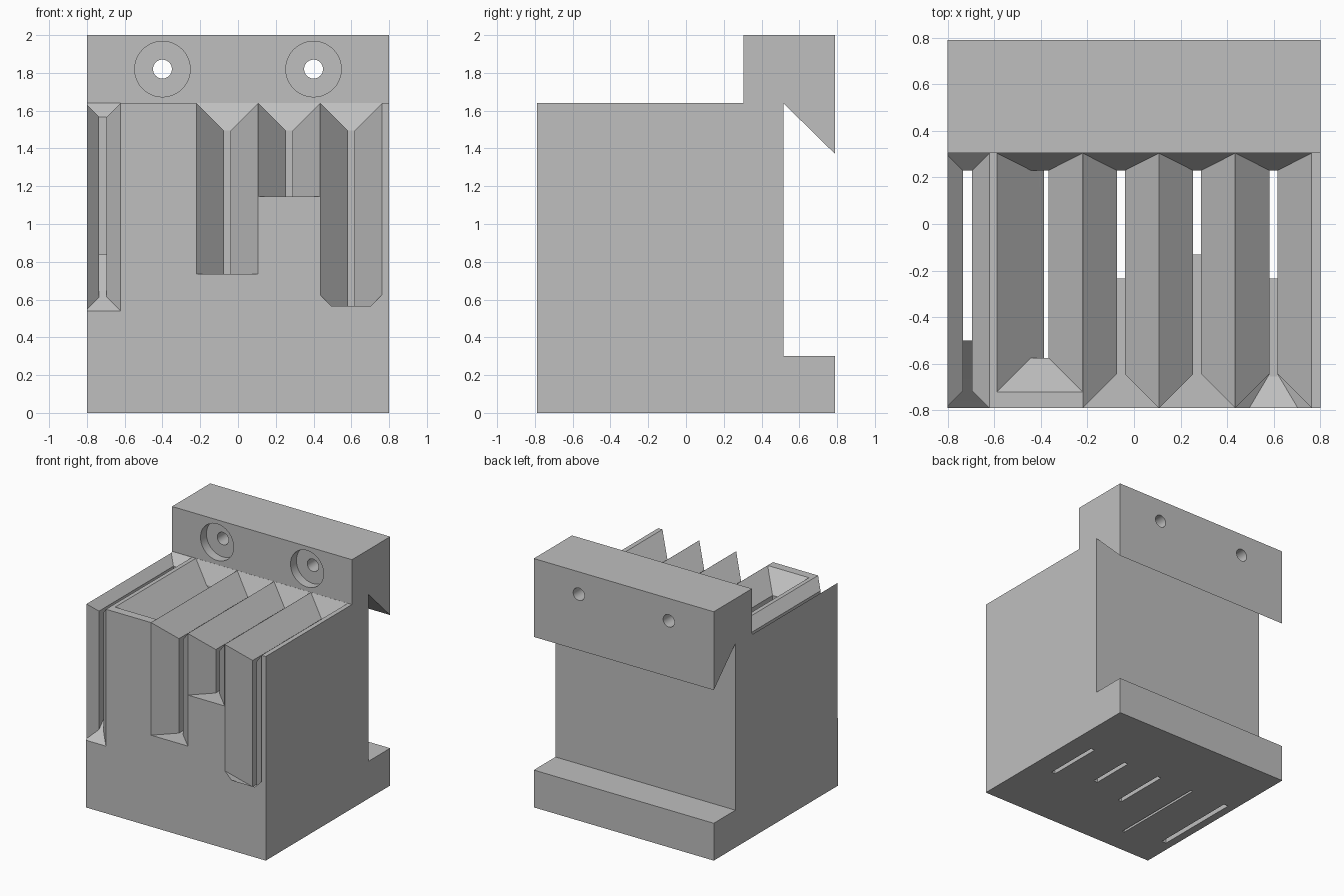
import bpy, bmesh, math
from math import radians

if "Cube" in bpy.data.objects:
    bpy.data.objects.remove(bpy.data.objects["Cube"], do_unlink=True)

TOP, FRONT, BACK = 1.64, -0.79, 0.304   # tray top, front face, foot of the mounting block
WALL = 0.23                             # rear wall of every slit
OUT = 1.72                              # cutters stick out above the tray top

grey = bpy.data.materials.new("plain_grey")
grey.use_nodes = True
grey.diffuse_color = (0.52, 0.52, 0.52, 1)
grey.node_tree.nodes["Principled BSDF"].inputs["Base Color"].default_value = (0.52, 0.52, 0.52, 1)


def finish(name, bm):
    bmesh.ops.recalc_face_normals(bm, faces=bm.faces)
    mesh = bpy.data.meshes.new(name)
    bm.to_mesh(mesh)
    bm.free()
    mesh.materials.append(grey)
    obj = bpy.data.objects.new(name, mesh)
    bpy.context.collection.objects.link(obj)
    return obj


def prism(name, outline, x0, x1):
    """Extrude a (y, z) outline along x."""
    bm = bmesh.new()
    face = bm.faces.new([bm.verts.new((x0, y, z)) for y, z in outline])
    new = bmesh.ops.extrude_face_region(bm, geom=[face])["geom"]
    moved = [g for g in new if isinstance(g, bmesh.types.BMVert)]
    bmesh.ops.translate(bm, verts=moved, vec=(x1 - x0, 0, 0))
    return finish(name, bm)


def hull(name, points):
    """Convex solid around a few points."""
    bm = bmesh.new()
    for p in points:
        bm.verts.new(p)
    bmesh.ops.remove_doubles(bm, verts=bm.verts, dist=0.0001)
    bmesh.ops.convex_hull(bm, input=bm.verts)
    loose = [v for v in bm.verts if not v.link_faces]
    bmesh.ops.delete(bm, geom=loose, context='VERTS')
    bmesh.ops.dissolve_limit(bm, angle_limit=radians(0.5), verts=bm.verts, edges=bm.edges)
    return finish(name, bm)


def rod(name, radius, x, z, y0, y1):
    """Cylinder along y."""
    bpy.ops.mesh.primitive_cylinder_add(vertices=48, radius=radius, depth=y1 - y0,
                                        location=(x, (y0 + y1) / 2, z),
                                        rotation=(radians(90), 0, 0))
    obj = bpy.context.object
    obj.name = name
    obj.data.materials.append(grey)
    return obj


# Body: side profile with the hook at the back and the mounting block on top
body = prism("sorter_body", [
    (FRONT, 0), (0.79, 0), (0.79, 0.3), (0.515, 0.3), (0.515, TOP),
    (0.79, 1.37), (0.79, 2), (0.305, 2), (0.305, TOP), (FRONT, TOP)], -0.8, 0.8)


def cut(cutter):
    cutter.hide_render = True
    mod = body.modifiers.new("cut", 'BOOLEAN')
    mod.operation, mod.solver, mod.object = 'DIFFERENCE', 'EXACT', cutter
    bpy.context.view_layer.objects.active = body
    bpy.ops.object.modifier_apply(modifier=mod.name)
    bpy.data.objects.remove(cutter, do_unlink=True)


def top_funnel(c, h, d, front_top, front_low):
    """V-shaped mouth along y with a small slope at its rear end."""
    pts = []
    for s in (-1, 1):
        wide, mid, low = c + s * (h + d), c + s * (h + d - 0.074), c + s * h
        pts += [(wide, y, z) for y in (front_top, BACK) for z in (TOP, OUT)]
        pts += [(mid, WALL, TOP - 0.074), (low, WALL, TOP - d), (low, front_low, TOP - d)]
    cut(hull("funnel_cutter", pts))


def front_funnel(c, h, d, floor, lift):
    """V-shaped opening down the front face; its floor may slope by lift."""
    pts = []
    for s in (-1, 1):
        pts += [(c + s * (h + d), y, z) for y in (FRONT, FRONT - 0.1) for z in (floor, OUT)]
        pts += [(c + s * h, FRONT + d, z) for z in (floor + lift, OUT)]
    cut(hull("front_cutter", pts))


# Slots open to the front: centre, half width, funnel depth, floor, floor slope, drop start, ramp
slots = [(-0.715, 0.02, 0.074, 0.54, 0.074, -0.5, 0.225),
         (-0.0565, 0.0175, 0.146, 0.735, 0, -0.235, 0),
         (0.271, 0.0175, 0.146, 1.145, 0, -0.13, 0),
         (0.599, 0.0175, 0.146, 0.625, -0.146, -0.235, 0)]
for c, h, d, floor, lift, drop, ramp in slots:
    top_funnel(c, h, d, FRONT - 0.1, FRONT - 0.1)
    front_funnel(c, h, d, floor, lift)
    low = floor + lift
    cut(prism("slit_cutter", [
        (FRONT + d - 0.01, low), (FRONT + d, low), (drop, low + ramp), (drop, -0.1),
        (WALL, -0.1), (WALL, OUT), (FRONT + d - 0.01, OUT)], c - h, c + h))

# Closed slot with a front wall and an extra ledge above its narrow slit
c, h, d, y0 = -0.4045, 0.0375, 0.146, -0.575
top_funnel(c, h, d, y0 - d, y0)
cut(hull("ledge_cutter", [(x, y, z) for y in (y0, WALL) for x, z in (
    (c - h, TOP - d), (c + h, TOP - d), (c + h, 1.44), (c + h - 0.02, 1.44),
    (c - h, OUT - 0.2), (c + h, OUT - 0.2))]))
cut(prism("slit_cutter", [(y0, -0.1), (WALL, -0.1), (WALL, OUT - 0.2), (y0, OUT - 0.2)],
          c + h - 0.02, c + h))

# Screw holes with counterbores
for x in (-0.4, 0.4):
    cut(rod("counterbore_cutter", 0.147, x, 1.82, 0.2, 0.38))
    cut(rod("screw_hole_cutter", 0.05, x, 1.82, 0.2, 0.9))

bpy.ops.object.select_all(action='DESELECT')
body.select_set(True)
bpy.context.view_layer.objects.active = body
bpy.ops.object.shade_smooth_by_angle(angle=radians(20))
